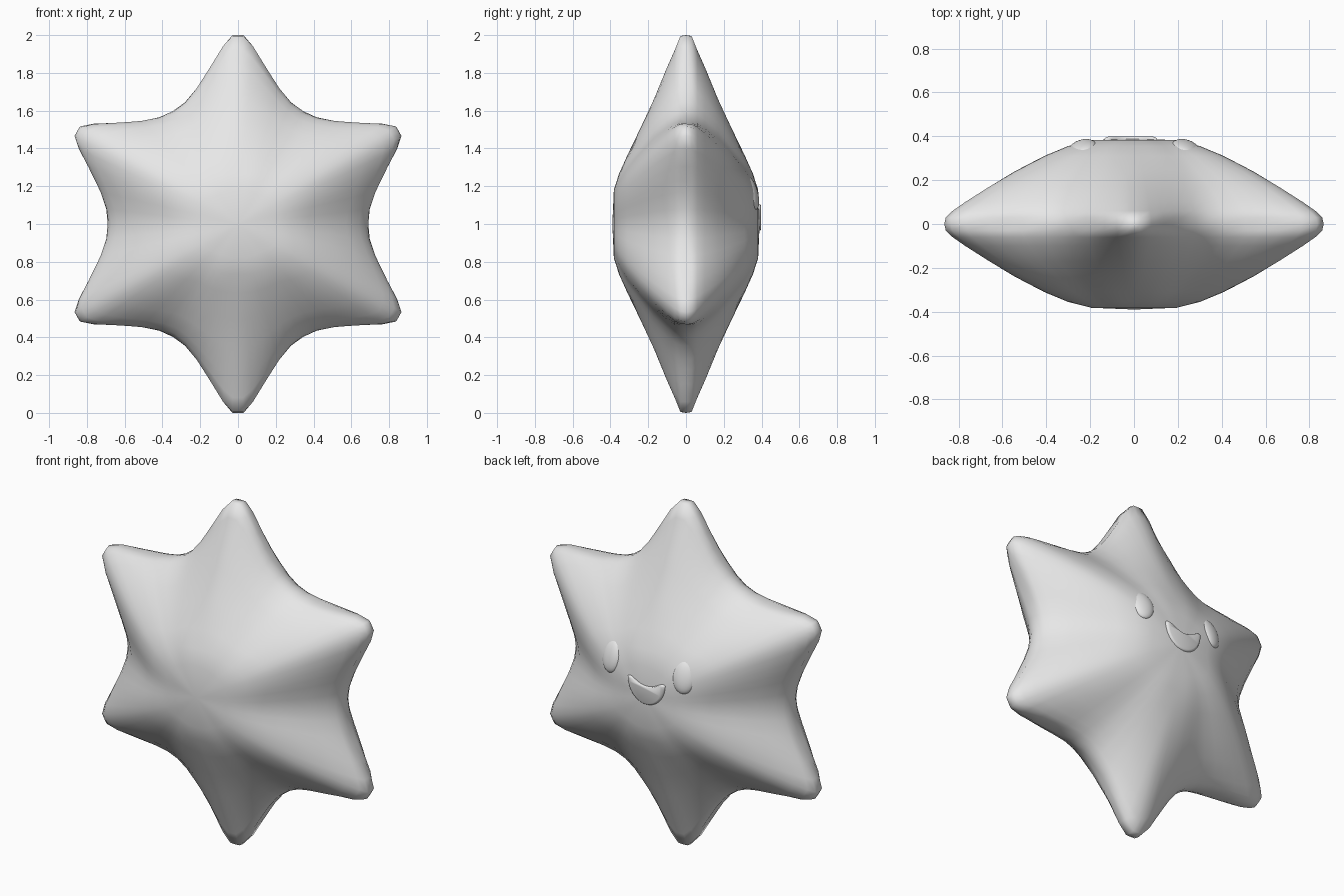
import bpy, bmesh, math
from mathutils import Vector, Matrix

cube = bpy.data.objects.get("Cube")
if cube:
    bpy.data.objects.remove(cube, do_unlink=True)

grey = bpy.data.materials.new("soft_grey")
grey.use_nodes = True
grey.diffuse_color = (0.8, 0.8, 0.8, 1)
grey.node_tree.nodes["Principled BSDF"].inputs["Base Color"].default_value = (0.8, 0.8, 0.8, 1)


def make_object(name, bm):
    bmesh.ops.recalc_face_normals(bm, faces=bm.faces)
    for face in bm.faces:
        face.smooth = True
    mesh = bpy.data.meshes.new(name)
    bm.to_mesh(mesh)
    bm.free()
    mesh.materials.append(grey)
    obj = bpy.data.objects.new(name, mesh)
    bpy.context.collection.objects.link(obj)
    return obj


# Star outline over half an arm: angle from the tip, and how far out it lies (1 tip, 0 valley)
HALF_ARM = [(0, 1), (1.7, 1), (4.8, 0.82), (9, 0.53), (13.2, 0.32), (17, 0.18), (23.6, 0.04), (30, 0)]
# Contours from rim to centre: depth, radius of upright arms, of side arms, of valleys
CONTOURS = [(0, 1, 0.983, 0.69), (0.03, 0.995, 0.975, 0.685), (0.06, 0.92, 0.94, 0.67),
            (0.1, 0.83, 0.875, 0.64), (0.17, 0.66, 0.75, 0.57), (0.24, 0.51, 0.615, 0.47),
            (0.31, 0.365, 0.46, 0.37), (0.355, 0.265, 0.335, 0.28), (0.382, 0.18, 0.215, 0.185)]
DEPTH = 0.39

# Each direction: angle, outline reach, and whether it belongs to an upright arm
directions = []
for arm in range(6):
    directions += [(arm * 60 + a, f, arm % 3 == 0) for a, f in HALF_ARM]
    directions += [(arm * 60 + 60 - a, f, arm % 3 == 2) for a, f in HALF_ARM[-2:0:-1]]


def contour_ring(bm, y, upright_tip, side_tip, valley):
    """One star-shaped loop, growing softer towards the centre."""
    ring = []
    soften = (abs(y) / DEPTH) ** 0.75
    for angle, reach, upright in directions:
        a = math.radians(angle)
        wave = (1 + math.cos(6 * a)) / 2
        tip = upright_tip if upright else side_tip
        r = valley + (tip - valley) * (reach + (wave - reach) * soften)
        ring.append(bm.verts.new((r * math.sin(a), y, 1 + r * math.cos(a))))
    return ring


def loft(bm, loops):
    for lower, upper in zip(loops, loops[1:]):
        for i in range(len(lower)):
            j = (i + 1) % len(lower)
            bm.faces.new((lower[i], lower[j], upper[j], upper[i]))


# Star body: rings lofted from front centre to back centre
bm = bmesh.new()
levels = [(-c[0], *c[1:]) for c in CONTOURS[:0:-1]] + CONTOURS
rings = [contour_ring(bm, *level) for level in levels]
loft(bm, rings)
for ring, y in ((rings[0], -DEPTH), (rings[-1], DEPTH)):
    pole = bm.verts.new((0, y, 1))
    for i in range(len(ring)):
        bm.faces.new((ring[i], ring[(i + 1) % len(ring)], pole))
make_object("star_body", bm)

# Eyes: flattened ovals lying on the curved surface
for side, name in ((1, "left_eye"), (-1, "right_eye")):
    bm = bmesh.new()
    bmesh.ops.create_uvsphere(bm, u_segments=24, v_segments=14, radius=1)
    tilt = Vector((0, 1, 0)).rotation_difference(Vector((side * 0.25, 1, 0.28)))
    bm.transform(Matrix.Translation((side * 0.234, 0.346, 1.165))
                 @ tilt.to_matrix().to_4x4()
                 @ Matrix.Diagonal((0.066, 0.032, 0.092, 1)))
    make_object(name, bm)

# Mouth: smiling pad with a dipped upper lip and softly rounded rim
STEPS = 20
WIDTH = 0.12
outline = []
for i in range(STEPS + 1):
    u = -math.cos(math.pi * i / STEPS)
    outline.append((u * WIDTH, 1.07 + 0.06 * u * u - 0.03 * u ** 8))
for i in range(1, STEPS):
    u = math.cos(math.pi * i / STEPS)
    outline.append((u * WIDTH, 1.1 - 0.137 * math.sqrt(1 - u * u)))
bm = bmesh.new()
loops = []
for y, size in ((0.36, 1), (0.387, 1), (0.394, 0.96), (0.398, 0.86)):
    loops.append([bm.verts.new((x * size - 0.015, y, 1.04 + (z - 1.04) * size)) for x, z in outline])
loft(bm, loops)
bm.faces.new(loops[0])
bm.faces.new(loops[-1])
make_object("smiling_mouth", bm)
